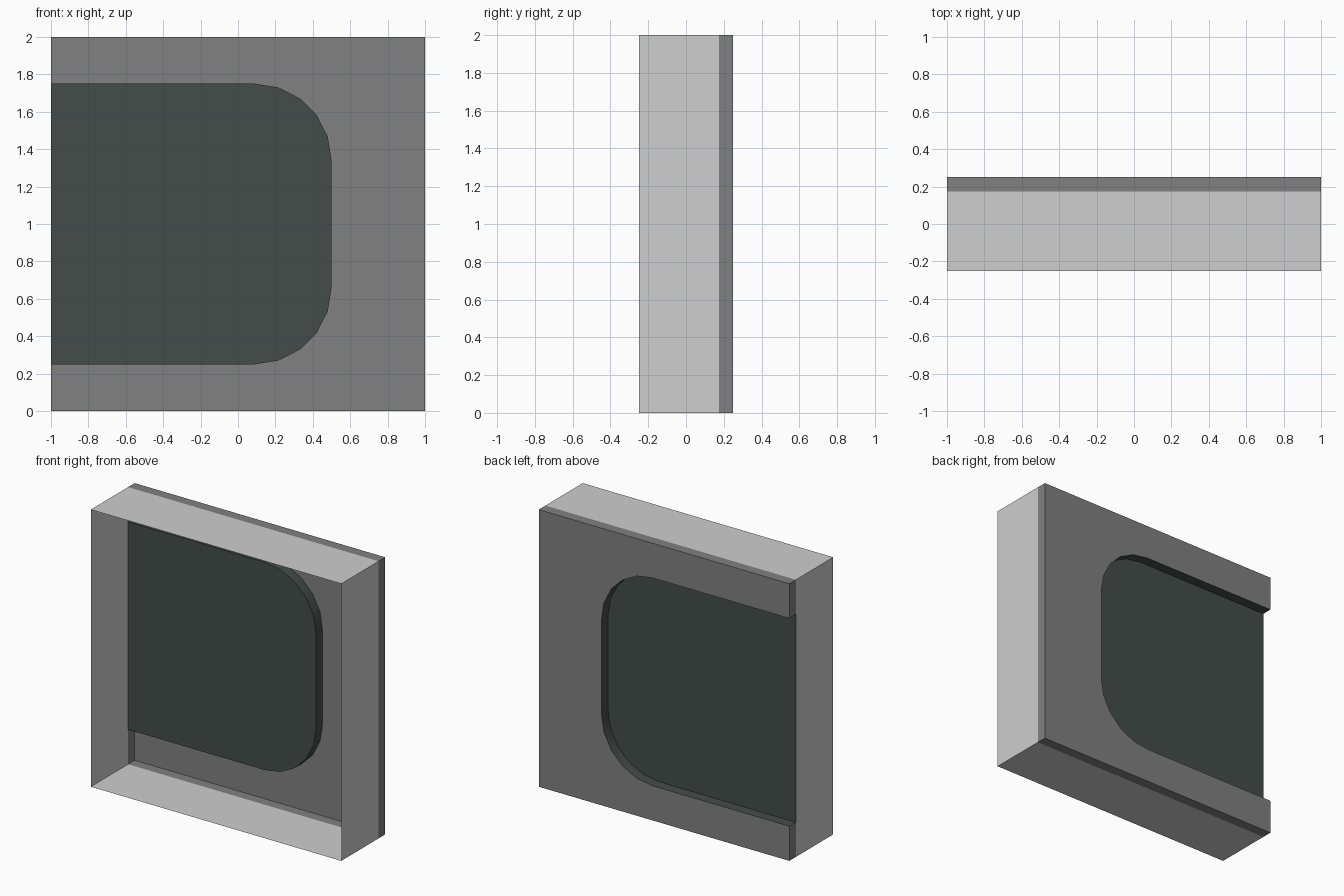
import bpy, math

if "Cube" in bpy.data.objects:
    bpy.data.objects.remove(bpy.data.objects["Cube"])

def material(name, rgb):
    m = bpy.data.materials.new(name)
    m.diffuse_color = (*rgb, 1)
    m.use_nodes = True
    m.node_tree.nodes["Principled BSDF"].inputs["Base Color"].default_value = m.diffuse_color
    return m

LIGHT = material("light_grey", (0.62, 0.62, 0.62))
DARK = material("dark_grey", (0.218, 0.218, 0.218))
GLASS = material("dark_green_glass", (0.056, 0.073, 0.065))

FRONT, STEP, BACK = -0.25, 0.175, 0.25   # depth stations along y

def make(name, verts, faces, mat):
    me = bpy.data.meshes.new(name)
    me.from_pydata(verts, [], faces)
    me.materials.append(mat)
    ob = bpy.data.objects.new(name, me)
    bpy.context.collection.objects.link(ob)
    return ob

def strip(name, path, y0, y1, mat, closed=False):
    """Sweep an x/z path along y; a counter-clockwise path (seen from -y) faces outward."""
    n = len(path)
    verts = [(x, y, z) for y in (y0, y1) for x, z in path]
    faces = [(i, (i + 1) % n, n + (i + 1) % n, n + i) for i in range(n if closed else n - 1)]
    return make(name, verts, faces, mat)

def panel(name, path, y, mat):
    """Flat sheet facing +y."""
    return make(name, [(x, y, z) for x, z in path], [tuple(reversed(range(len(path))))], mat)

# Opening outline: open at the left edge, two rounded corners on the right
R = 0.41
arc = [math.radians(18 * i) for i in range(6)]
lower = [(0.5 - R + R * math.sin(a), 0.25 + R - R * math.cos(a)) for a in arc]
upper = [(x, 2 - z) for x, z in reversed(lower)]
opening = [(-1, 0.25)] + lower + upper + [(-1, 1.75)]

# Thin outer shell, open at the front
square = [(-1, 0), (1, 0), (1, 2), (-1, 2)]
strip("outer_shell", square, FRONT, STEP, LIGHT, closed=True)

# Dark band round the back edge, interrupted where the opening meets the left side
outline = [(-1, 0.25)] + square + [(-1, 1.75)]
strip("back_band", outline, STEP, BACK, DARK)

# Back wall with the opening cut from it
panel("back_wall", square + opening[::-1], BACK, DARK)

# Recessed window pane and its reveal
panel("window_pane", opening, STEP, GLASS)
reveal = strip("window_reveal", opening[::-1], STEP, BACK, GLASS)
bpy.context.view_layer.objects.active = reveal
reveal.select_set(True)
bpy.ops.object.shade_smooth_by_angle(angle=math.radians(30))
